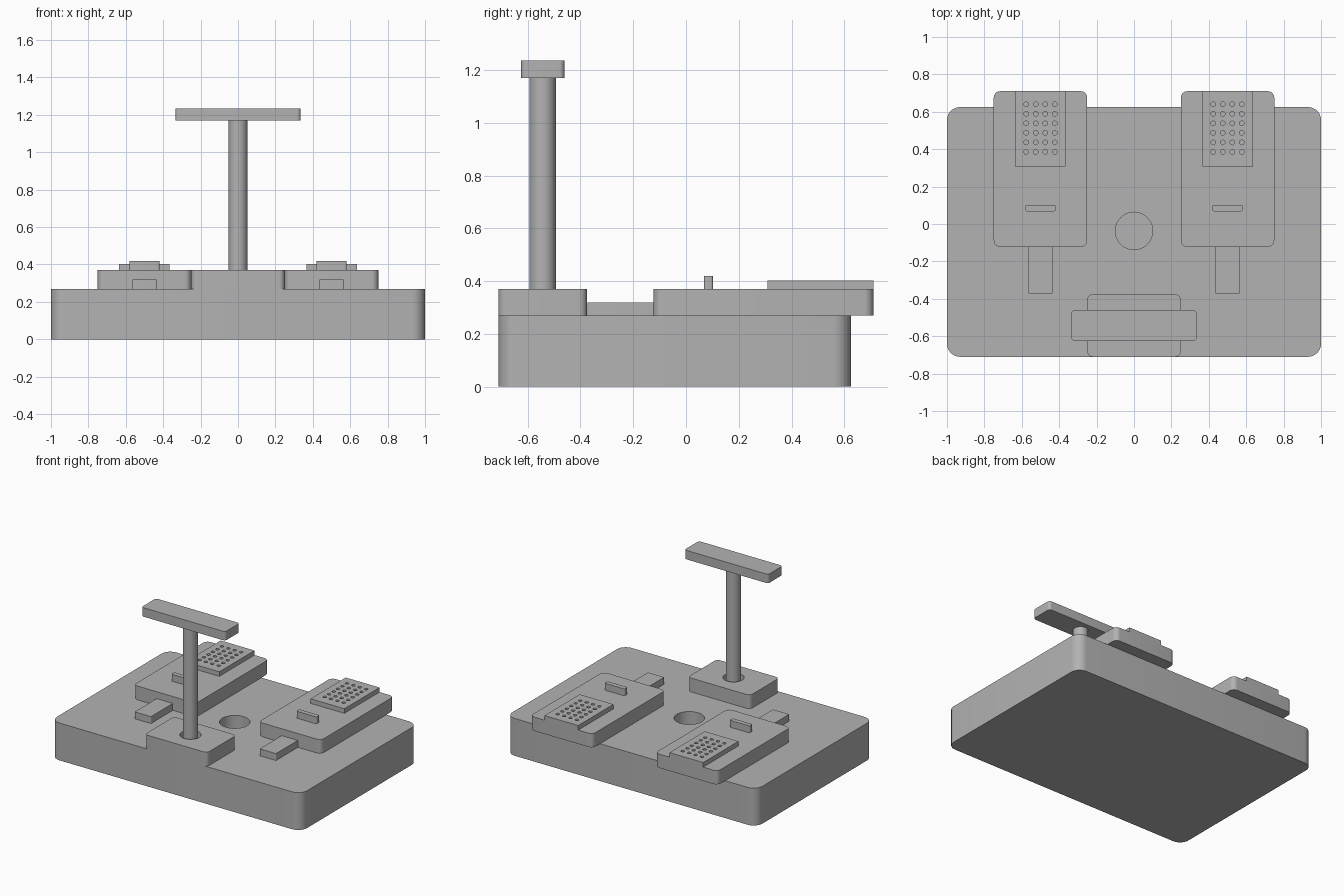
import bpy
import bmesh
from mathutils import Matrix

if "Cube" in bpy.data.objects:
    bpy.data.objects.remove(bpy.data.objects["Cube"], do_unlink=True)

grey = bpy.data.materials.new("plain grey")
grey.use_nodes = True
GREY = (0.45, 0.45, 0.45, 1)
grey.diffuse_color = GREY
grey.node_tree.nodes["Principled BSDF"].inputs["Base Color"].default_value = GREY


def finish(name, bm):
    mesh = bpy.data.meshes.new(name)
    bm.to_mesh(mesh)
    bm.free()
    mesh.materials.append(grey)
    obj = bpy.data.objects.new(name, mesh)
    bpy.context.collection.objects.link(obj)
    return obj


def block(name, x, y, z, radius=0.0):
    """Box between limits, with its upright edges rounded."""
    bm = bmesh.new()
    bmesh.ops.create_cube(bm, size=1)
    for v in bm.verts:
        for axis, (low, high) in enumerate((x, y, z)):
            v.co[axis] = high if v.co[axis] > 0 else low
    if radius:
        upright = [e for e in bm.edges
                   if abs(e.verts[0].co.z - e.verts[1].co.z) > 1e-4]
        bmesh.ops.bevel(bm, geom=upright, offset=radius, segments=8,
                        affect='EDGES', profile=0.5)
    return finish(name, bm)


def cylinders(name, centres, radius, z, sides):
    bm = bmesh.new()
    for cx, cy in centres:
        bmesh.ops.create_cone(
            bm, cap_ends=True, segments=sides, radius1=radius, radius2=radius,
            depth=z[1] - z[0],
            matrix=Matrix.Translation((cx, cy, (z[0] + z[1]) / 2)))
    return finish(name, bm)


def cut(target, cutter):
    mod = target.modifiers.new("holes", 'BOOLEAN')
    mod.operation = 'DIFFERENCE'
    mod.solver = 'EXACT'
    mod.object = cutter
    bpy.context.view_layer.update()
    graph = bpy.context.evaluated_depsgraph_get()
    mesh = bpy.data.meshes.new_from_object(target.evaluated_get(graph))
    target.modifiers.clear()
    target.data = mesh
    bpy.data.objects.remove(cutter, do_unlink=True)


BASE_TOP, PAD_TOP = 0.27, 0.37
BAR_BOTTOM = 1.17
POST = [(0, -0.543)]
parts = []

# Base slab with a round blind socket
base = block("base", (-1, 1), (-0.71, 0.625), (0, BASE_TOP), 0.07)
cut(base, cylinders("socket_cutter", [(0, -0.037)], 0.1, (0.07, 0.4), 48))
parts.append(base)

# Front plinth with a clearance hole, post and crossbar
plinth = block("plinth", (-0.25, 0.25), (-0.71, -0.375), (BASE_TOP, PAD_TOP), 0.03)
cut(plinth, cylinders("post_hole_cutter", POST, 0.07, (0.2, 0.5), 48))
parts.append(plinth)
parts.append(cylinders("post", POST, 0.05, (BASE_TOP, BAR_BOTTOM), 40))
parts.append(block("crossbar", (-0.335, 0.335), (-0.625, -0.46),
                   (BAR_BOTTOM, 1.235), 0.02))

# Matching pads on both sides
for side, cx in (("right", -0.5), ("left", 0.5)):
    def span(half):
        return (cx - half, cx + half)

    parts.append(block(side + "_pad", span(0.25), (-0.123, 0.71),
                       (BASE_TOP, PAD_TOP), 0.035))
    parts.append(block(side + "_tab", span(0.065), (-0.373, -0.12),
                       (BASE_TOP, 0.32), 0.006))
    parts.append(block(side + "_ridge", span(0.08), (0.068, 0.102),
                       (PAD_TOP, 0.42), 0.008))
    grille = block(side + "_grille", span(0.135), (0.308, 0.71), (PAD_TOP, 0.403))
    holes = [(cx + (col - 1.5) * 0.051, 0.385 + row * 0.051)
             for col in range(4) for row in range(6)]
    cut(grille, cylinders("grille_cutter", holes, 0.0125, (0.378, 0.45), 16))
    parts.append(grille)

# Smooth the round walls and keep the rims sharp
bpy.ops.object.select_all(action='DESELECT')
for part in parts:
    part.select_set(True)
bpy.context.view_layer.objects.active = base
bpy.ops.object.shade_smooth_by_angle(angle=0.6)
